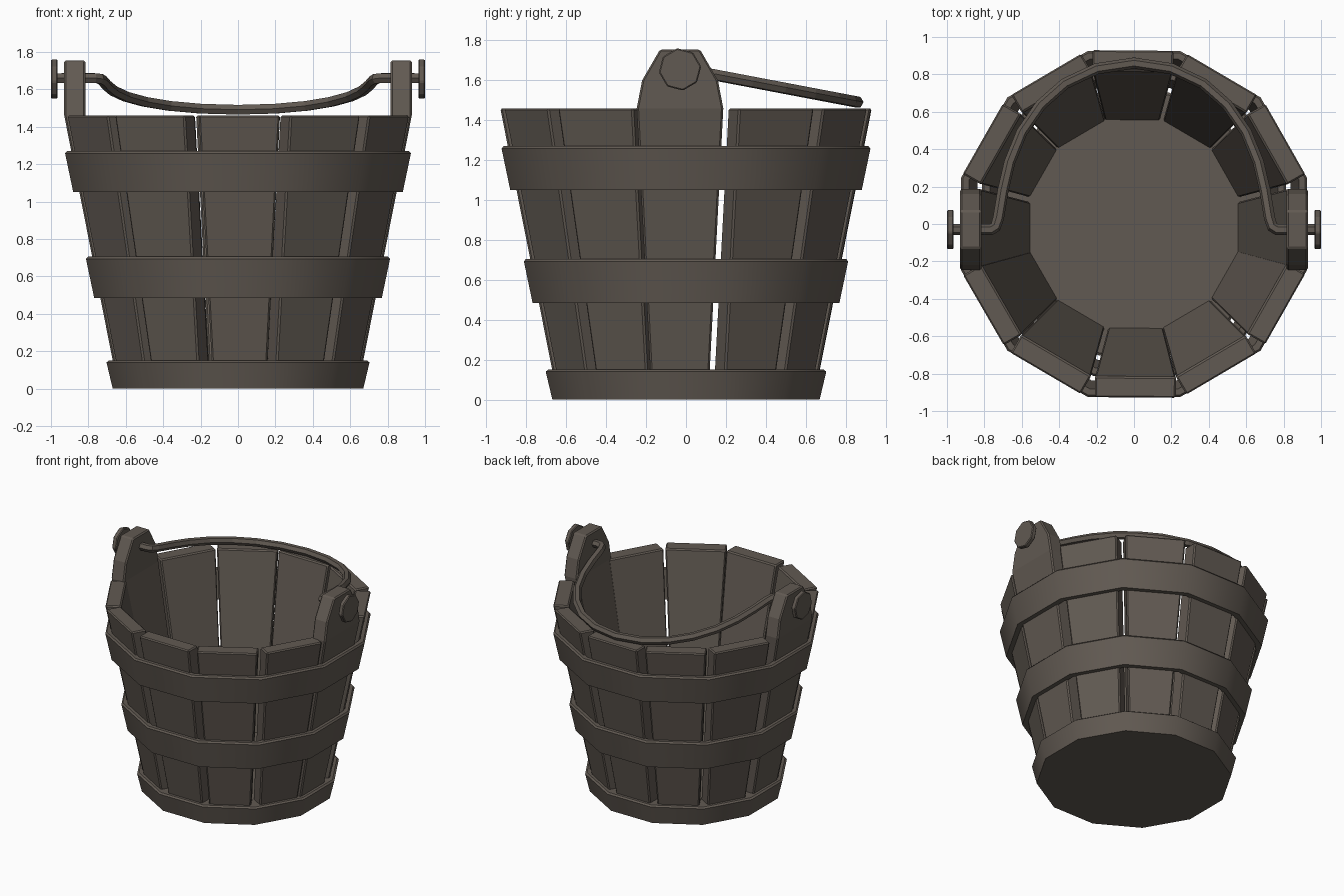
import bpy, bmesh, math, random
from mathutils import Matrix

if "Cube" in bpy.data.objects:
    bpy.data.objects.remove(bpy.data.objects["Cube"])

random.seed(4)
wood = bpy.data.materials.new("weathered_brown")
wood.diffuse_color = (0.12, 0.101, 0.084, 1)
wood.use_nodes = True
wood.node_tree.nodes["Principled BSDF"].inputs["Base Color"].default_value = wood.diffuse_color

RIM = 1.46


def outer(z):
    """Distance of the stave outer face from the axis at height z."""
    return 0.64 + 0.198 * min(z, RIM)


def finish(name, bm, bevel=0, smooth=False):
    bmesh.ops.recalc_face_normals(bm, faces=bm.faces)
    me = bpy.data.meshes.new(name)
    bm.to_mesh(me)
    bm.free()
    me.materials.append(wood)
    ob = bpy.data.objects.new(name, me)
    bpy.context.collection.objects.link(ob)
    if bevel:
        m = ob.modifiers.new("edge", 'BEVEL')
        m.width, m.segments, m.limit_method = bevel, 1, 'ANGLE'
        m.angle_limit = math.radians(40)
    if smooth:
        bpy.ops.object.select_all(action='DESELECT')
        ob.select_set(True)
        bpy.context.view_layer.objects.active = ob
        bpy.ops.object.shade_smooth_by_angle(angle=math.radians(32))
    return ob


def stave(name, layers, angle, shift):
    """Leaning plank: layers are (height, half width)."""
    bm = bmesh.new()
    rows = []
    for z, hw in layers:
        ro, ri = outer(z), outer(z) - 0.113
        rows.append([bm.verts.new(p) for p in
                     ((ri, shift - hw, z), (ro, shift - hw, z),
                      (ro, shift + hw, z), (ri, shift + hw, z))])
    for a, b in zip(rows, rows[1:]):
        for i in range(4):
            j = (i + 1) % 4
            bm.faces.new((a[i], a[j], b[j], b[i]))
    bm.faces.new(rows[0])
    bm.faces.new(rows[-1])
    bm.transform(Matrix.Rotation(angle, 4, 'Z'))
    finish(name, bm, 0.009)


def ring(name, profile, closed):
    """Twelve-sided lathe; profile is (apothem, height)."""
    bm = bmesh.new()
    k = 1 / math.cos(math.pi / 12)
    rows = []
    for i in range(12):
        a = math.radians(15 + 30 * i)
        rows.append([bm.verts.new((r * k * math.cos(a), r * k * math.sin(a), z))
                     for r, z in profile])
    n = len(profile)
    for i in range(12):
        a, b = rows[i], rows[(i + 1) % 12]
        for j in range(n if closed else n - 1):
            m = (j + 1) % n
            bm.faces.new((a[j], b[j], b[m], a[m]))
    if not closed:
        bm.faces.new([r[0] for r in rows])
        bm.faces.new([r[-1] for r in rows])
    finish(name, bm, smooth=True)


# staves, with two taller eared ones on the left and right
plain = [(0.05, 0.144), (RIM, 0.217)]
ear = plain + [(1.60, 0.19), (1.755, 0.10)]
for i in range(12):
    ang = math.radians(30 * i)
    if i == 0:
        stave("right_ear_stave", ear, ang, -0.03)
    elif i == 6:
        stave("left_ear_stave", ear, ang, 0.03)
    else:
        s = 0.014 if i in (3, 9) else random.uniform(-0.008, 0.008)
        stave("stave_%d" % i, plain, ang + random.uniform(-0.01, 0.01), s)

# solid base
ring("base", [(0.67, 0), (0.703, 0.14), (0.69, 0.15)], False)

# hoops
for name, z0, z1 in (("middle_hoop", 0.485, 0.705), ("upper_hoop", 1.05, 1.27)):
    t = 0.033
    ring(name, [(outer(z0) - 0.01, z0), (outer(z0) + t, z0),
                (outer(z1) + t, z1 - 0.012), (outer(z1) + t - 0.01, z1),
                (outer(z1) - 0.01, z1)], True)

# handle: half path mirrored, swung down to the back rim
half = [(0.97, -0.03), (0.765, -0.03), (0.74, -0.015), (0.725, 0.03), (0.70, 0.18),
        (0.665, 0.33), (0.60, 0.49), (0.50, 0.635), (0.37, 0.75), (0.20, 0.83)]
path = half + [(0, 0.86)] + [(-x, y) for x, y in reversed(half)]
cu = bpy.data.curves.new("handle", 'CURVE')
cu.dimensions = '3D'
cu.bevel_depth, cu.bevel_resolution, cu.use_fill_caps = 0.03, 1, True
sp = cu.splines.new('POLY')
sp.points.add(len(path) - 1)
for p, (x, y) in zip(sp.points, path):
    p.co = (x, y, 1.66 - 0.19 * (y + 0.03), 1)
cu.materials.append(wood)
handle = bpy.data.objects.new("handle", cu)
bpy.context.collection.objects.link(handle)
bpy.ops.object.select_all(action='DESELECT')
handle.select_set(True)
bpy.context.view_layer.objects.active = handle
bpy.ops.object.convert(target='MESH')
bpy.ops.object.shade_flat()

# octagonal pin heads outside the ears
for name, s in (("right_pin_head", 1), ("left_pin_head", -1)):
    bm = bmesh.new()
    bmesh.ops.create_cone(bm, cap_ends=True, segments=8, radius1=0.107,
                          radius2=0.107, depth=0.036)
    bm.transform(Matrix.Translation((s * 0.982, -0.03, 1.655))
                 @ Matrix.Rotation(math.radians(8), 4, 'X')
                 @ Matrix.Rotation(math.pi / 2, 4, 'Y'))
    finish(name, bm, 0.006)
